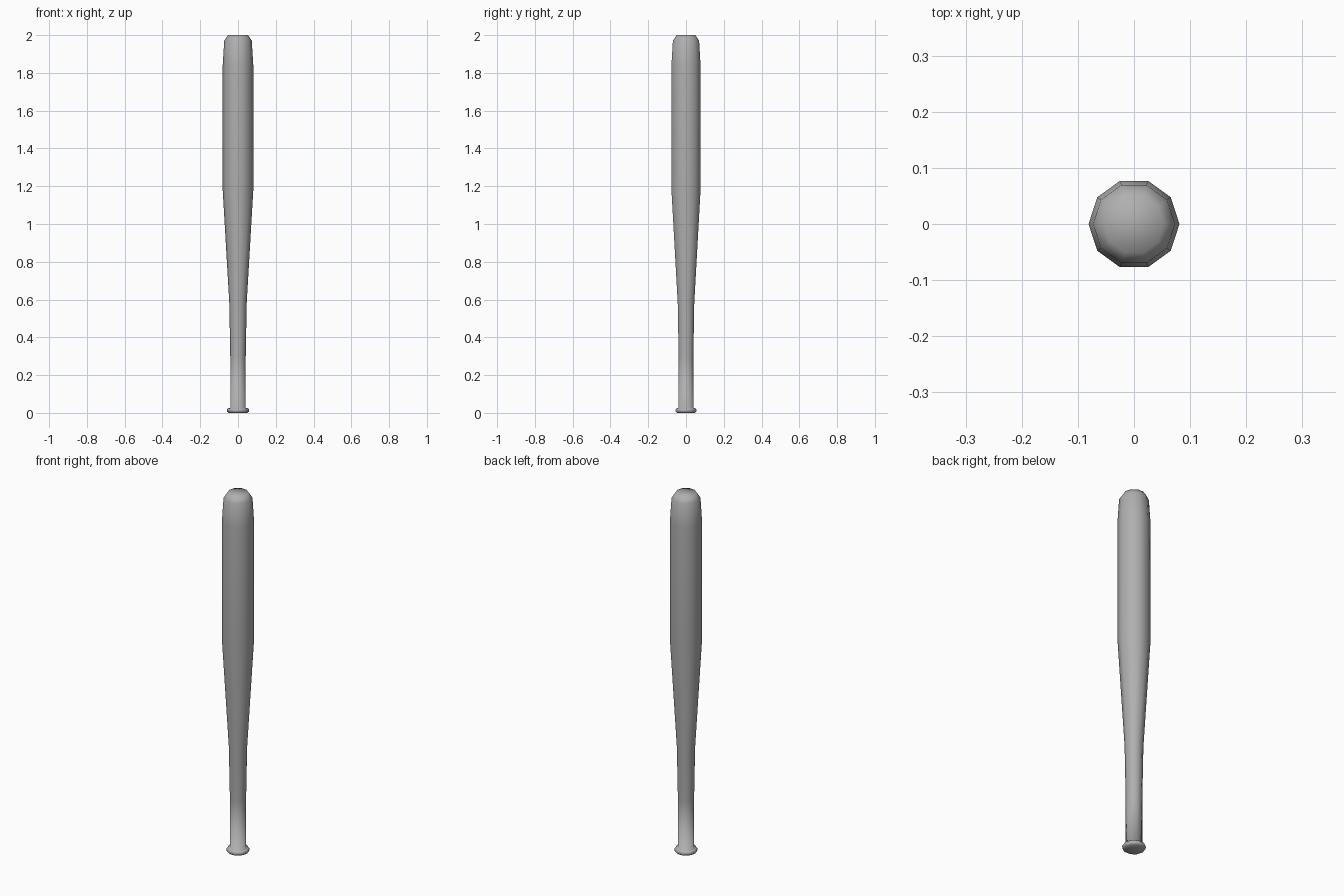
import bpy, bmesh
from math import cos, sin, pi

if "Cube" in bpy.data.objects:
    bpy.data.objects.remove(bpy.data.objects["Cube"])

SIDES = 10


def lathe(name, profile):
    """Revolve (radius, z) points into a closed ten-sided solid."""
    bm = bmesh.new()
    rings = [[bm.verts.new((r * cos(2 * pi * i / SIDES), r * sin(2 * pi * i / SIDES), z))
              for i in range(SIDES)] for r, z in profile]
    for a, b in zip(rings, rings[1:]):
        for i in range(SIDES):
            j = (i + 1) % SIDES
            bm.faces.new((a[i], a[j], b[j], b[i]))
    bm.faces.new(rings[0][::-1])
    bm.faces.new(rings[-1])
    for f in bm.faces:
        f.smooth = True
    mesh = bpy.data.meshes.new(name)
    bm.to_mesh(mesh)
    bm.free()
    obj = bpy.data.objects.new(name, mesh)
    bpy.context.collection.objects.link(obj)
    return obj


# Bat: knob, handle, taper, barrel and rounded tip in one skin
bat = lathe("bat", [
    (0.049, 0.0), (0.057, 0.006), (0.058, 0.018), (0.053, 0.024),   # knob
    (0.041, 0.026), (0.041, 0.30), (0.046, 0.58),                   # handle
    (0.081, 1.18), (0.081, 1.84),                                   # barrel
    (0.073, 1.97), (0.053, 2.0),                                    # tip
])

# Mid-grey finish
grey = bpy.data.materials.new("grey_finish")
grey.diffuse_color = (0.43, 0.43, 0.43, 1.0)
grey.use_nodes = True
grey.node_tree.nodes["Principled BSDF"].inputs["Base Color"].default_value = grey.diffuse_color
bat.data.materials.append(grey)
